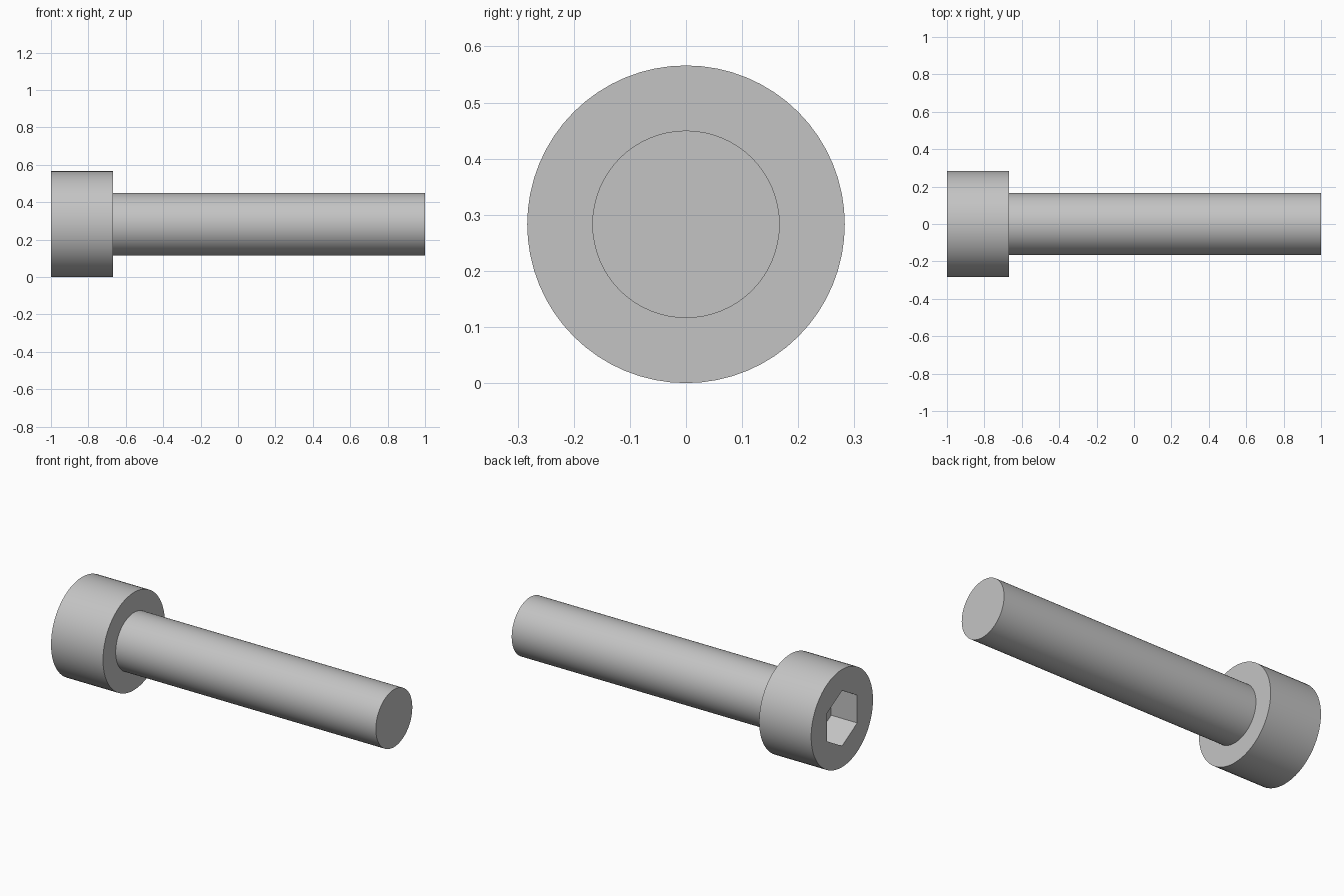
import bpy
import bmesh
from math import pi, cos, radians
from mathutils import Matrix

cube = bpy.data.objects.get("Cube")
if cube:
    bpy.data.objects.remove(cube, do_unlink=True)

HEAD_R, SHANK_R = 0.283, 0.167
AXIS_Z = HEAD_R
HEAD_END = -0.667
SOCKET_FLOOR = -0.833
SOCKET_R = 0.139 / cos(pi / 6)

steel = bpy.data.materials.new("grey steel")
steel.use_nodes = True
grey = (0.55, 0.55, 0.55, 1)
steel.diffuse_color = grey
steel.node_tree.nodes["Principled BSDF"].inputs["Base Color"].default_value = grey


def rod(name, x0, x1, radius, sides, twist=0):
    """Closed prism lying along x from x0 to x1."""
    bm = bmesh.new()
    turn = Matrix.Rotation(pi / 2, 4, 'Y') @ Matrix.Rotation(twist, 4, 'Z')
    place = Matrix.Translation(((x0 + x1) / 2, 0, AXIS_Z))
    bmesh.ops.create_cone(bm, cap_ends=True, segments=sides, radius1=radius,
                          radius2=radius, depth=x1 - x0, matrix=place @ turn)
    mesh = bpy.data.meshes.new(name)
    bm.to_mesh(mesh)
    bm.free()
    mesh.materials.append(steel)
    obj = bpy.data.objects.new(name, mesh)
    bpy.context.collection.objects.link(obj)
    return obj


def activate(obj):
    bpy.ops.object.select_all(action='DESELECT')
    obj.select_set(True)
    bpy.context.view_layer.objects.active = obj


# Head and shank, the shank slightly embedded in the head
head = rod("head", -1, HEAD_END, HEAD_R, 64)
shank = rod("shank", HEAD_END - 0.03, 1, SHANK_R, 64)

# Hexagonal socket with corners pointing up and down
cutter = rod("socket_cutter", -1.1, SOCKET_FLOOR, SOCKET_R, 6, pi / 6)
cutter.hide_render = True
socket = head.modifiers.new("socket", 'BOOLEAN')
socket.operation = 'DIFFERENCE'
socket.solver = 'EXACT'
socket.object = cutter
activate(head)
bpy.ops.object.modifier_apply(modifier=socket.name)
bpy.data.objects.remove(cutter, do_unlink=True)

# Smooth round walls, sharp rims
for part in (head, shank):
    activate(part)
    bpy.ops.object.shade_smooth_by_angle(angle=radians(30))
